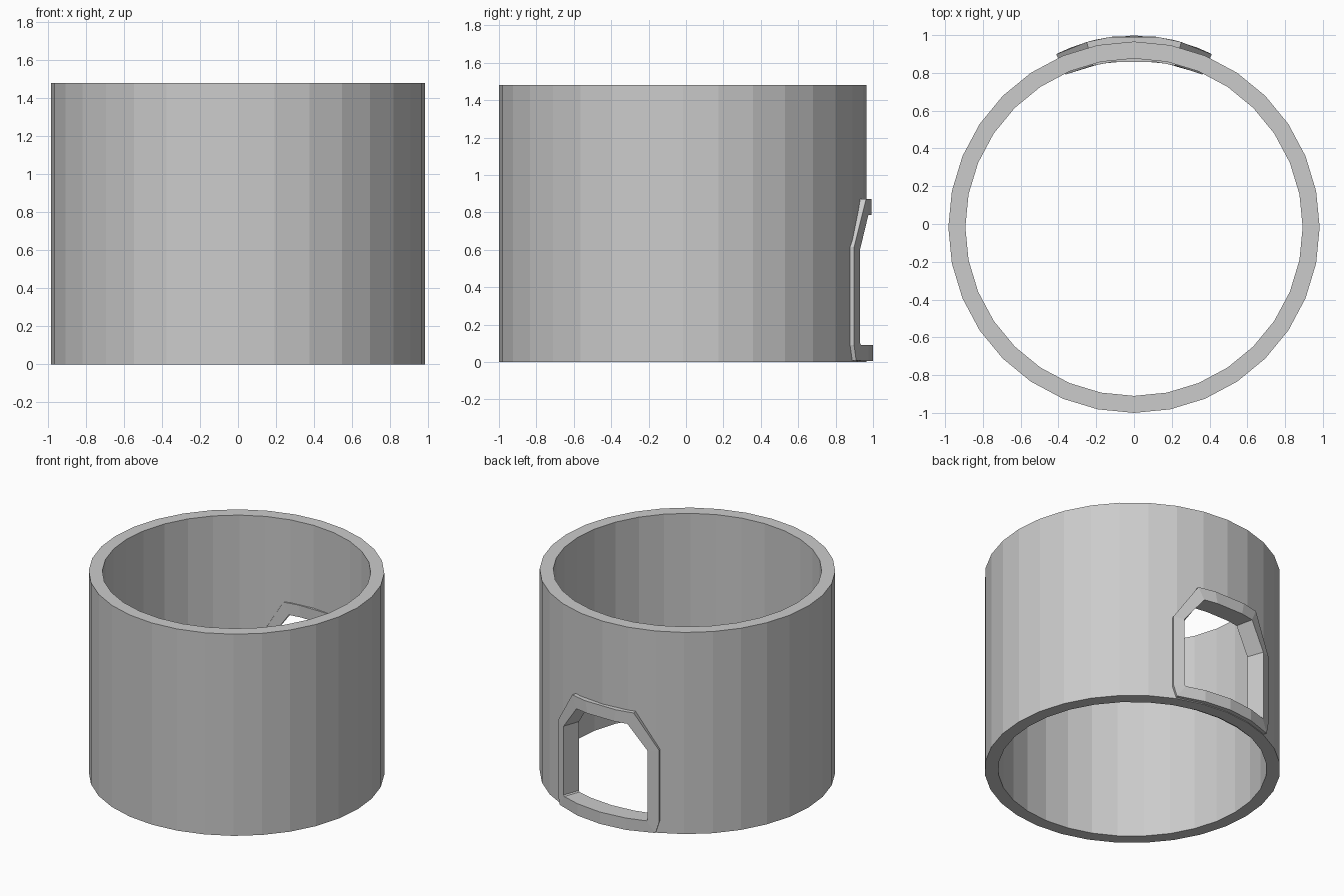
import bpy, bmesh, math

if "Cube" in bpy.data.objects:
    bpy.data.objects.remove(bpy.data.objects["Cube"])

CY = -0.017                      # centre of the ring along y
R_OUT, R_IN, HEIGHT, SIDES = 0.983, 0.893, 1.48, 32

grey = bpy.data.materials.new("plain grey")
grey.diffuse_color = (0.6, 0.6, 0.6, 1)
grey.use_nodes = True
grey.node_tree.nodes["Principled BSDF"].inputs["Base Color"].default_value = grey.diffuse_color


def make(name, loops, closed=True):
    """Skin a list of equal-length point loops; closed joins last to first, otherwise cap the ends."""
    bm = bmesh.new()
    rows = [[bm.verts.new(p) for p in loop] for loop in loops]
    n = len(rows[0])
    pairs = list(zip(rows, rows[1:])) + ([(rows[-1], rows[0])] if closed else [])
    for a, b in pairs:
        for i in range(n):
            j = (i + 1) % n
            bm.faces.new((a[i], a[j], b[j], b[i]))
    if not closed:
        bm.faces.new(rows[0])
        bm.faces.new(rows[-1])
    bmesh.ops.recalc_face_normals(bm, faces=bm.faces)
    me = bpy.data.meshes.new(name)
    bm.to_mesh(me)
    bm.free()
    me.materials.append(grey)
    ob = bpy.data.objects.new(name, me)
    bpy.context.collection.objects.link(ob)
    return ob


def polar(r, deg, z):
    """Point at an angle measured from the back (+y)."""
    a = math.radians(deg)
    return (r * math.sin(a), CY + r * math.cos(a), z)


def circle(r, z):
    return [polar(r, 360 * i / SIDES, z) for i in range(SIDES)]


def mirrored(half):
    """Half outline starting on the centre line, completed on the other side."""
    return half + [(-a, z) for a, z in reversed(half[1:])]


# Door outlines as (angle, height)
outer = mirrored([(0, 0.005), (11.25, 0.005), (22.8, 0.008), (24.2, 0.09),
                  (24.2, 0.615), (14.3, 0.872), (7, 0.872)])
inner = mirrored([(0, 0.092), (11.25, 0.092), (19.3, 0.092), (19.8, 0.10),
                  (19.8, 0.605), (11.8, 0.785), (6, 0.785)])
middle = [(a * 0.4 + b * 0.6, y * 0.4 + z * 0.6) for (a, y), (b, z) in zip(outer, inner)]

# Round wall
wall = make("round_wall", [circle(R_OUT, 0), circle(R_OUT, HEIGHT),
                           circle(R_IN, HEIGHT), circle(R_IN, 0)])

# Doorway cut through the back of the wall
cutter = make("doorway_cutter",
              [[(0.95 * math.sin(math.radians(a)), y, z) for a, z in middle]
               for y in (0.5, 1.3)], closed=False)
cutter.hide_render = True
cut = wall.modifiers.new("doorway", 'BOOLEAN')
cut.operation = 'DIFFERENCE'
cut.solver = 'EXACT'
cut.object = cutter
bpy.context.view_layer.objects.active = wall
bpy.ops.object.modifier_apply(modifier=cut.name)
bpy.data.objects.remove(cutter)


# Curved door frame standing proud of both wall faces
def face_loop(outline, r, drop):
    return [polar(r - drop * (a / 24.2) ** 2, a, z) for a, z in outline]


make("door_frame", [face_loop(outer, 1.016, 0.012), face_loop(inner, 1.016, 0.012),
                    face_loop(inner, 0.882, -0.004), face_loop(outer, 0.882, -0.004)])
